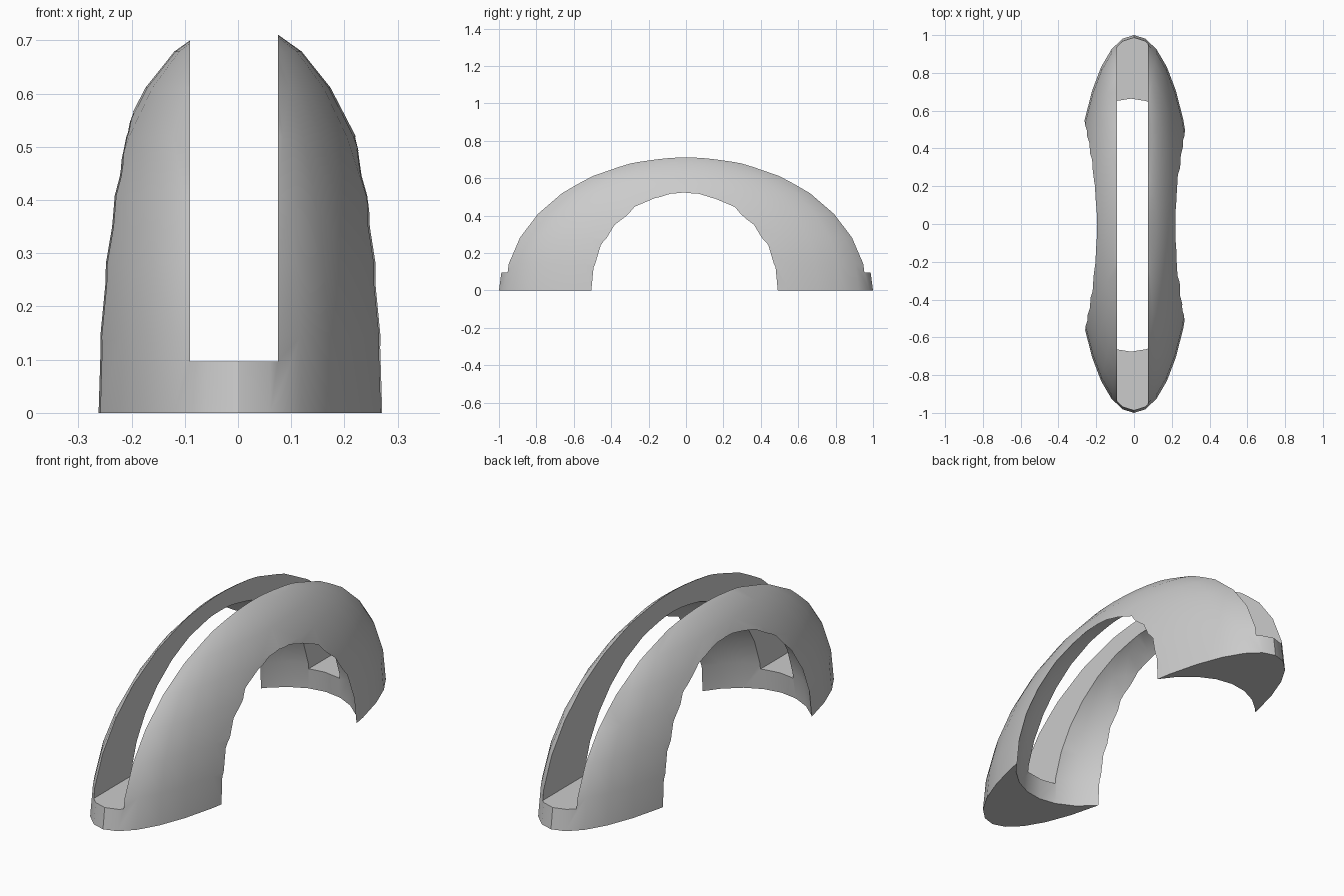
import bpy
import math
from mathutils import Vector

cube = bpy.data.objects.get("Cube")
if cube:
    bpy.data.objects.remove(cube, do_unlink=True)

grey = bpy.data.materials.new("plain grey")
grey.use_nodes = True
colour = (0.6, 0.6, 0.6, 1)
grey.diffuse_color = colour
grey.node_tree.nodes["Principled BSDF"].inputs["Base Color"].default_value = colour


def place(name, scale):
    obj = bpy.context.object
    obj.name = name
    obj.scale = scale
    bpy.ops.object.transform_apply(location=False, rotation=False, scale=True)
    obj.data.materials.append(grey)
    return obj


def ellipsoid(name, centre, radii):
    bpy.ops.mesh.primitive_uv_sphere_add(segments=32, ring_count=16, radius=1, location=centre)
    return place(name, radii)


def box(name, low, high):
    low, high = Vector(low), Vector(high)
    bpy.ops.mesh.primitive_cube_add(size=1, location=(low + high) / 2)
    return place(name, high - low)


# Outer shell
arch = ellipsoid("arched_shell", (0, 0, 0), (0.313, 1, 0.735))

# Hollow underside, central slot and flat base
cutters = [
    ellipsoid("hollow_cutter", (-0.016, -0.006, 0), (0.423, 0.68, 0.63)),
    box("slot_cutter", (-0.09, -1.5, 0.097), (0.075, 1.5, 1.5)),
    box("base_cutter", (-1, -1.5, -1.5), (1, 1.5, 0)),
]
bpy.ops.object.select_all(action="DESELECT")
arch.select_set(True)
bpy.context.view_layer.objects.active = arch
for cutter in cutters:
    cut = arch.modifiers.new(cutter.name, "BOOLEAN")
    cut.operation = "DIFFERENCE"
    cut.solver = "EXACT"
    cut.object = cutter
    bpy.ops.object.modifier_apply(modifier=cut.name)
for cutter in cutters:
    bpy.data.objects.remove(cutter, do_unlink=True)

# Smooth curved faces with crisp cut edges
bpy.ops.object.shade_smooth_by_angle(angle=math.radians(30))
